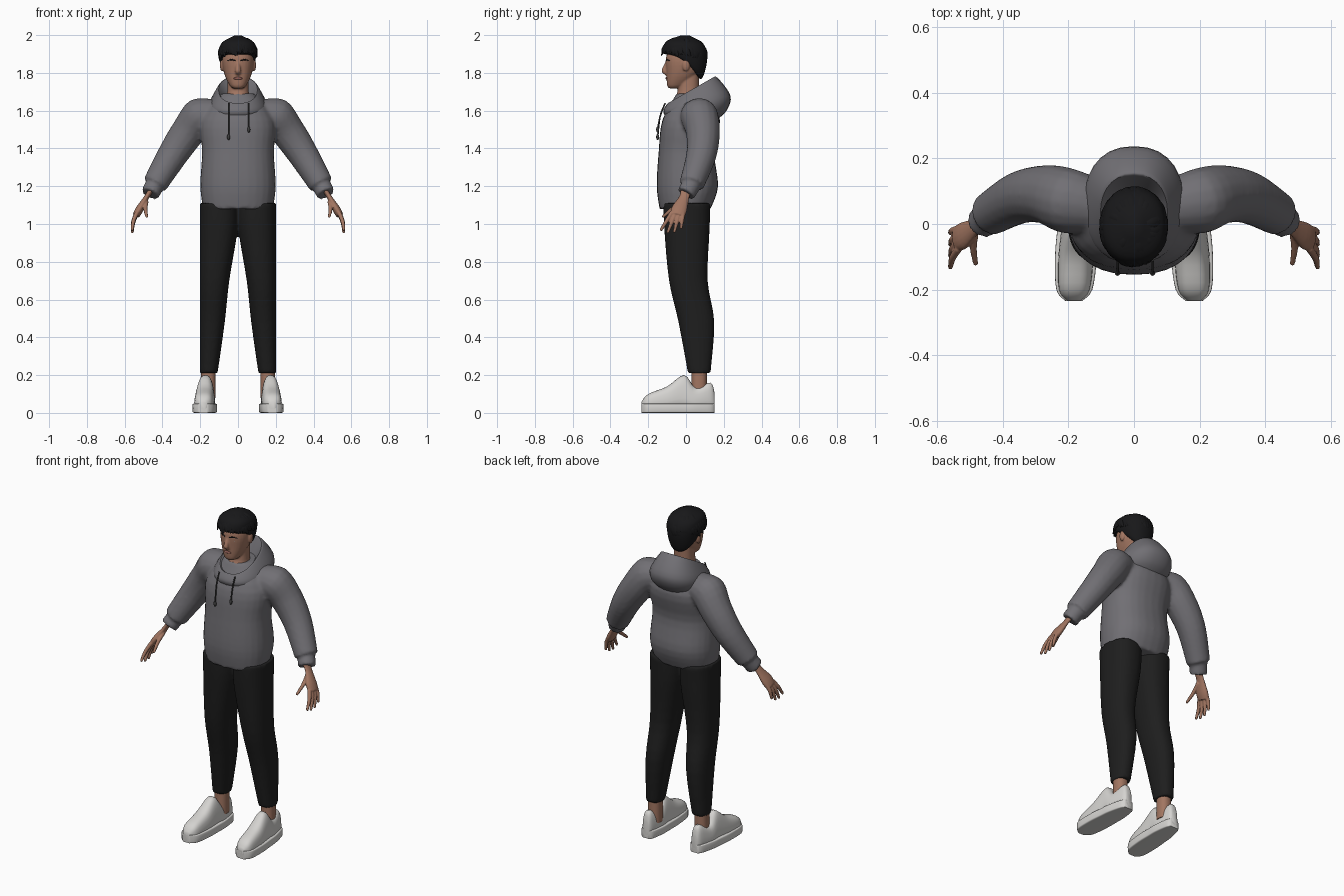
import bpy, bmesh, math, random
from mathutils import Vector, Matrix

random.seed(4)
if "Cube" in bpy.data.objects:
    bpy.data.objects.remove(bpy.data.objects["Cube"])


def material(name, *colour):
    mat = bpy.data.materials.new(name)
    mat.use_nodes = True
    mat.diffuse_color = (*colour, 1)
    shader = mat.node_tree.nodes["Principled BSDF"]
    shader.inputs["Base Color"].default_value = (*colour, 1)
    return mat


hoodie_grey = material("hoodie grey", .165, .16, .175)
cord_grey = material("cord dark grey", .05, .05, .05)
trouser_black = material("trouser black", .013, .013, .013)
shoe_white = material("shoe white", .66, .65, .63)
skin = material("skin", .36, .18, .12)
hair_black = material("hair black", .009, .009, .01)
lip_red = material("lip", .3, .12, .1)
eye_white = material("eye white", .5, .45, .42)


def circle(count):
    """Evenly spaced unit directions as cosine and sine pairs."""
    turns = [math.tau * i / count for i in range(count)]
    return [(math.cos(turn), math.sin(turn)) for turn in turns]


def squared(value, power):
    return math.copysign(abs(value) ** (2 / power), value)


def level(z, half, front, back, x=0, rear=None, bend=1, power=2.3):
    """Horizontal ring; giving rear tilts it from z at the front to rear."""
    rise = 0 if rear is None else rear - z
    ring = []
    for c, s in circle(28):
        depth = (1 + squared(s, power)) / 2
        ring.append(Vector((x + half * squared(c, power),
                            front + (back - front) * depth,
                            z + rise * depth ** bend)))
    return ring


def upright(y, x, half, bottom, top, power, taper=0):
    """Vertical ring across a shoe, narrowing towards its top."""
    ring = []
    for c, s in circle(28):
        height = (1 + squared(s, power)) / 2
        ring.append(Vector((x + half * squared(c, power) * (1 - taper * height),
                            y, bottom + (top - bottom) * height)))
    return ring


def eased(before, a, b, after, t):
    """Point on a smooth curve passing through a and b."""
    ease = a * 2 + (b - before) * t
    ease += (before * 2 - a * 5 + b * 4 - after) * t ** 2
    ease += (a * 3 - before - b * 3 + after) * t ** 3
    return ease / 2


def loft(bm, keys, steps=4):
    """Closed skin running smoothly through the key rings."""
    last = len(keys) - 1
    rings = []
    for i in range(last):
        near = keys[max(i - 1, 0)], keys[i], keys[i + 1], keys[min(i + 2, last)]
        for step in range(steps):
            rings.append([eased(*points, step / steps) for points in zip(*near)])
    rings.append(keys[last])
    skins = [[bm.verts.new(point) for point in ring] for ring in rings]
    for low, high in zip(skins, skins[1:]):
        for i in range(len(low)):
            bm.faces.new((low[i - 1], low[i], high[i], high[i - 1]))
    bm.faces.new(skins[0][::-1])
    bm.faces.new(skins[-1])


def sweep(bm, path, radii, facing=(0, 1, 0), flat=1, count=16):
    """Tube along a path; flat thins it in the facing direction."""
    path = [Vector(point) for point in path]
    rings = []
    for i, (point, radius) in enumerate(zip(path, radii)):
        along = (path[min(i + 1, len(path) - 1)] - path[max(i - 1, 0)]).normalized()
        across = along.cross(Vector(facing)).normalized()
        out = across.cross(along) * flat
        rings.append([point + (across * c + out * s) * radius for c, s in circle(count)])
    loft(bm, rings)


def ball(bm, centre, size):
    place = Matrix.Translation(centre) @ Matrix.Diagonal((*size, 1))
    bmesh.ops.create_uvsphere(bm, u_segments=16, v_segments=10, radius=1, matrix=place)


def finish(bm, name, mat, mirror=False, voxel=0):
    """Make the object; a voxel size blends its pieces into one skin."""
    bmesh.ops.recalc_face_normals(bm, faces=bm.faces)
    mesh = bpy.data.meshes.new(name)
    bm.to_mesh(mesh)
    bm.free()
    mesh.materials.append(mat)
    mesh.shade_smooth()
    mesh.set_sharp_from_angle(angle=math.radians(50))
    part = bpy.data.objects.new(name, mesh)
    bpy.context.collection.objects.link(part)
    if mirror:
        part.modifiers.new("Mirror", 'MIRROR').use_mirror_merge = False
    if voxel:
        blend = part.modifiers.new("Blend", 'REMESH')
        blend.mode, blend.voxel_size, blend.use_smooth_shade = 'VOXEL', voxel, True
        part.modifiers.new("Relax", 'SMOOTH').iterations = 3


# Hoodie body, sleeves and cuffs
bm = bmesh.new()
loft(bm, [level(z=1.08, half=.185, front=-.14, back=.13),
          level(z=1.2, half=.2, front=-.155, back=.17),
          level(z=1.38, half=.19, front=-.145, back=.15),
          level(z=1.55, half=.195, front=-.125, back=.18),
          level(z=1.69, half=.09, front=-.05, back=.12)])
for side in (1, -1):
    wrist, cuff_end = (side * .44, .03, 1.21), (side * .465, 0, 1.16)
    sweep(bm, [(side * .1, .05, 1.58), (side * .2, .07, 1.57), (side * .27, .09, 1.48),
               (side * .35, .08, 1.36), wrist], radii=(.08, .1, .09, .08, .066))
    sweep(bm, [wrist, cuff_end], radii=(.05, .05))
finish(bm, "hoodie", hoodie_grey, voxel=.01)

# Hood lying open around the neck
bm = bmesh.new()
loft(bm, [level(z=1.6, rear=1.65, half=.05, front=-.05, back=.09),
          level(z=1.635, rear=1.76, half=.095, front=-.09, back=.14),
          level(z=1.635, rear=1.775, half=.11, front=-.1, back=.165),
          level(z=1.6, rear=1.68, half=.15, front=-.12, back=.235),
          level(z=1.57, rear=1.6, half=.145, front=-.11, back=.215),
          level(z=1.54, rear=1.55, half=.1, front=-.08, back=.16)])
finish(bm, "hood", hoodie_grey)

# Drawstrings with tips
bm = bmesh.new()
for x, low in ((-.05, 1.46), (.057, 1.5)):
    end = Vector((x, -.15, low))
    sweep(bm, [(x, -.11, 1.64), (x, -.137, 1.57), end], radii=(.004, .004, .004), count=8)
    ball(bm, end, size=(.008, .008, .016))
finish(bm, "drawstrings", cord_grey)

# Trousers with straight outer seams
bm = bmesh.new()
for side in (1, -1):
    legs = ((.21, .047, .01, .13), (.48, .066, -.04, .15), (.7, .078, -.09, .115),
            (.97, .1, -.115, .125), (1.11, .1, -.12, .13))
    loft(bm, [level(z, half, front, back, x=side * (.202 - half))
              for z, half, front, back in legs])
finish(bm, "trousers", trouser_black, voxel=.01)

# Ankles
bm = bmesh.new()
loft(bm, [level(z, half=.038, front=.03, back=.11, x=.157) for z in (.08, .25)])
finish(bm, "ankles", skin, mirror=True)

# Shoes: each station gives a ring of the upper and of the sole
uppers, soles = [], []
for y, top in ((-.235, .06), (-.2, .1), (-.1, .14), (-.01, .2), (.05, .135), (.13, .16), (.152, .1)):
    along = (y + .04) / .198
    half = (.058 - .007 * along) * (1 - along ** 4) ** .4
    x = .172 - y / 20
    uppers.append(upright(y, x, half, bottom=.02, top=top, power=2.8, taper=top * 2))
    soles.append(upright(y, x, half + .004, bottom=0, top=.05, power=9))
for name, rings in (("shoe_uppers", uppers), ("shoe_soles", soles)):
    bm = bmesh.new()
    loft(bm, rings)
    finish(bm, name, shoe_white, mirror=True)

# Hands: flat palm, four fanned fingers and a thumb
bm = bmesh.new()
palm_side = (.9, 0, .4)
sweep(bm, [(.46, 0, 1.18), (.485, -.01, 1.14), (.52, -.035, 1.08), (.54, -.045, 1.045)],
      radii=(.03, .027, .042, .038), facing=palm_side, flat=.5)
fingers = [((.485, -.025, 1.12), (.483, -.12, 1.04))]
for i in range(4):
    y = -.075 + i * .02
    fingers.append(((.535, y, 1.06), (.56, y * 1.75, .957 + (i - 1.3) ** 2 * .008)))
for root, tip in fingers:
    middle = (Vector(root) + Vector(tip)) / 2 + Vector((.006, 0, 0))
    sweep(bm, [root, middle, tip], radii=(.012, .011, .008), facing=palm_side, count=10)
    ball(bm, tip, size=(.008, .008, .008))
finish(bm, "hands", skin, mirror=True, voxel=.004)

# Head, neck, nose and ears
bm = bmesh.new()
loft(bm, [level(z=1.718, half=.025, front=-.088, back=-.03),
          level(z=1.735, half=.045, front=-.1, back=0),
          level(z=1.8, half=.074, front=-.104, back=.07),
          level(z=1.88, half=.083, front=-.106, back=.09),
          level(z=1.96, half=.06, front=-.08, back=.07)])
loft(bm, [level(z=1.58, half=.07, front=-.08, back=.07),
          level(z=1.64, half=.07, front=-.075, back=.08),
          level(z=1.7, half=.057, front=-.045, back=.07),
          level(z=1.8, half=.055, front=-.04, back=.07)])
sweep(bm, [(0, -.098, 1.86), (0, -.115, 1.81), (0, -.1, 1.796)],
      radii=(.009, .015, .012), facing=(1, 0, 0))
for side in (1, -1):
    ball(bm, (side * .085, 0, 1.84), size=(.011, .02, .032))
finish(bm, "head", skin, voxel=.005)

# Mouth, eyes, pupils and brows
bm = bmesh.new()
ball(bm, (0, -.102, 1.771), size=(.024, .006, .007))
finish(bm, "lips", lip_red)
bm = bmesh.new()
ball(bm, (.033, -.092, 1.847), size=(.014, .007, .005))
finish(bm, "eyes", eye_white, mirror=True)
bm = bmesh.new()
ball(bm, (.033, -.096, 1.847), size=(.005, .005, .005))
sweep(bm, [(.014, -.104, 1.864), (.034, -.1, 1.87), (.058, -.085, 1.864)],
      radii=(.004, .004, .002), count=8)
finish(bm, "pupils_and_brows", hair_black, mirror=True)

# Hair: cap lower at the nape, covered by swept locks
bm = bmesh.new()
loft(bm, [level(z=1.9, rear=1.79, half=.06, front=-.06, back=.05, bend=2),
          level(z=1.9, rear=1.77, half=.088, front=-.115, back=.085, bend=2),
          level(z=1.93, rear=1.87, half=.098, front=-.123, back=.112, bend=2),
          level(z=1.97, rear=1.95, half=.085, front=-.1, back=.095),
          level(z=1.997, half=.02, front=-.03, back=.02)])
centre, size = Vector((0, -.01, 1.895)), Vector((.1, .118, .098))
for i in range(64):
    turn = i * 2.4
    back = (1 + math.sin(turn)) / 2
    start = random.uniform(.1, .9)
    end = 1.5 + back ** 2 * .75 + random.uniform(-.12, .12)
    path = []
    for step in range(4):
        drop = start + (end - start) * step / 3
        lean = turn + step * .12
        out = Vector((math.cos(lean), math.sin(lean), 0)) * math.sin(drop)
        out.z = math.cos(drop)
        path.append(centre + out * size * (.95 + step * .024))
    sweep(bm, path, radii=(.012, .02, .017, .004), flat=.45, count=8,
          facing=(math.cos(turn), math.sin(turn), .8))
finish(bm, "hair", hair_black)
